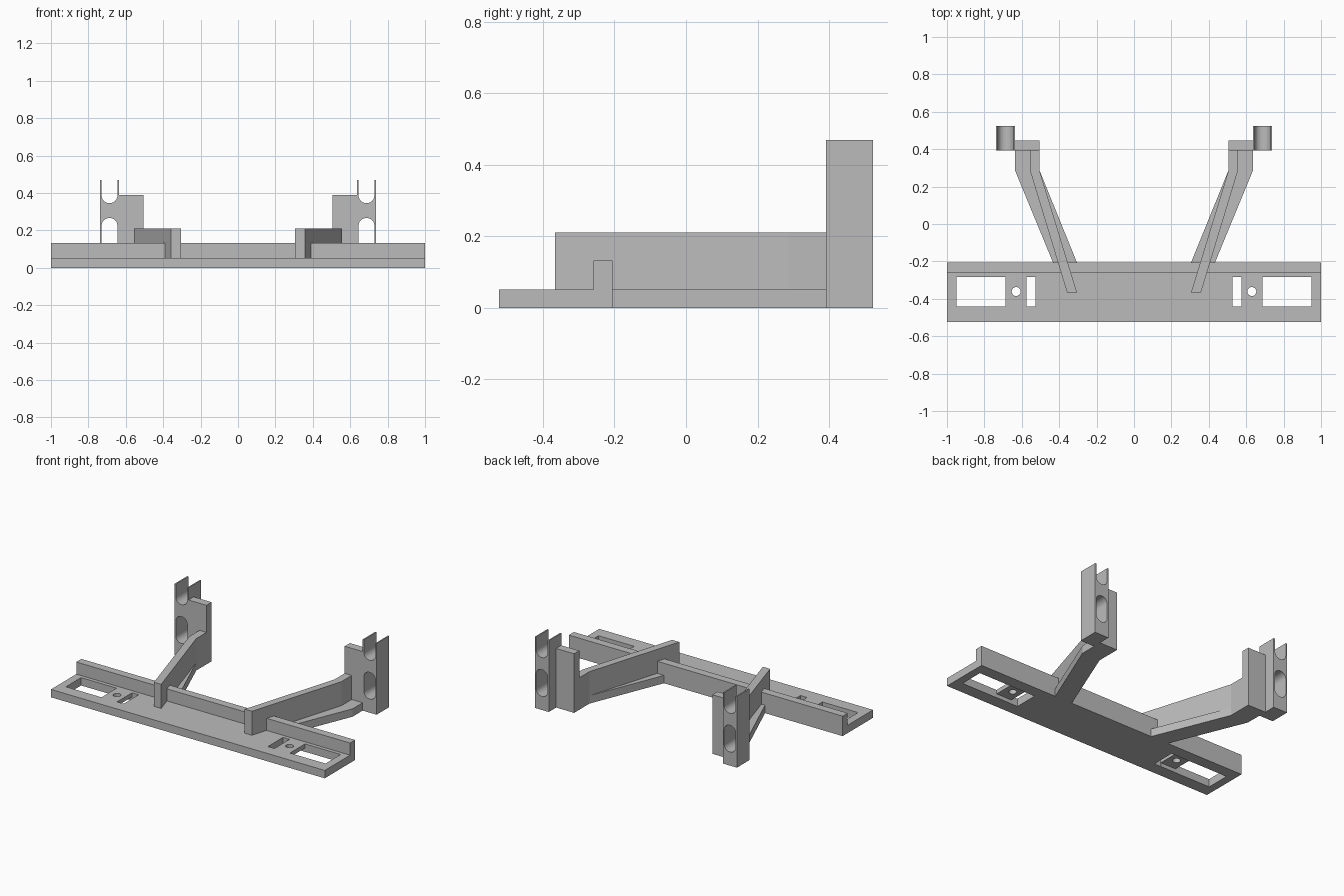
import bpy, bmesh, math
from mathutils import Vector

cube = bpy.data.objects.get("Cube")
if cube:
    bpy.data.objects.remove(cube, do_unlink=True)

grey = bpy.data.materials.new("matte grey")
grey.use_nodes = True
grey.diffuse_color = (0.5, 0.5, 0.5, 1)
grey.node_tree.nodes["Principled BSDF"].inputs["Base Color"].default_value = (0.5, 0.5, 0.5, 1)


def prism(name, outline, low, high, axis="z"):
    """Extrude a flat outline along z, or an x-z outline along y."""
    place = (lambda a, b, h: (a, b, h)) if axis == "z" else (lambda a, b, h: (a, h, b))
    bm = bmesh.new()
    face = bm.faces.new([bm.verts.new(place(a, b, low)) for a, b in outline])
    ext = bmesh.ops.extrude_face_region(bm, geom=[face])
    verts = [v for v in ext["geom"] if isinstance(v, bmesh.types.BMVert)]
    shift = Vector(place(0, 0, high - low))
    bmesh.ops.translate(bm, verts=verts, vec=shift)
    bmesh.ops.recalc_face_normals(bm, faces=bm.faces)
    mesh = bpy.data.meshes.new(name)
    bm.to_mesh(mesh)
    bm.free()
    mesh.materials.append(grey)
    obj = bpy.data.objects.new(name, mesh)
    bpy.context.collection.objects.link(obj)
    return obj


def rect(x0, x1, y0, y1):
    return [(x0, y0), (x1, y0), (x1, y1), (x0, y1)]


def rounded(x0, x1, y0, y1, r, steps=8):
    """Rectangle outline with round corners."""
    corners = [(x1 - r, y1 - r), (x0 + r, y1 - r), (x0 + r, y0 + r), (x1 - r, y0 + r)]
    return [(cx + r * math.cos(a), cy + r * math.sin(a))
            for q, (cx, cy) in enumerate(corners)
            for a in [(q + i / steps) * math.pi / 2 for i in range(steps + 1)]]


def cut(target, cutters):
    """Subtract the cutters and remove them."""
    for c in cutters:
        c.hide_render = True
        mod = target.modifiers.new("cut", "BOOLEAN")
        mod.operation = "DIFFERENCE"
        mod.solver = "EXACT"
        mod.object = c
    bpy.context.view_layer.update()
    graph = bpy.context.evaluated_depsgraph_get()
    mesh = bpy.data.meshes.new_from_object(target.evaluated_get(graph))
    target.modifiers.clear()
    target.data = mesh
    for c in cutters:
        bpy.data.objects.remove(c, do_unlink=True)


def flip(outline, side):
    return [(side * x, y) for x, y in outline]


FRONT, EDGE, BACK = -0.523, -0.206, 0.523
THICK = 0.052

# Base plate with a raised lip along its back edge
plate = prism("base_plate", rect(-1, 1, FRONT, EDGE), 0, THICK)
prism("back_lip", rect(-1, 1, -0.259, EDGE), THICK, 0.132)

plate_cutters = []
for side, word in ((1, "left"), (-1, "right")):
    # Window, screw hole, narrow slot and the shallow pocket underneath
    hole = [(0.63 + 0.024 * math.cos(i * math.pi / 12), -0.361 + 0.024 * math.sin(i * math.pi / 12))
            for i in range(24)]
    for shape, top in ((rect(0.688, 0.948, -0.441, -0.283), 0.1),
                       (rect(0.527, 0.575, -0.441, -0.283), 0.1),
                       (hole, 0.1),
                       (rect(0.53, 0.7, -0.44, -0.284), 0.025)):
        plate_cutters.append(prism("cutter", flip(shape, side), -0.1, top))

    # Arm: flat floor with a tall rib standing on it
    floor = [(0.305, EDGE), (0.433, EDGE), (0.636, 0.286), (0.636, 0.395), (0.505, 0.395), (0.505, 0.286)]
    prism(word + "_arm_floor", flip(floor, side), 0, THICK)
    rib = [(0.305, -0.366), (0.358, -0.366), (0.556, 0.286), (0.556, 0.395), (0.505, 0.395), (0.505, 0.286)]
    prism(word + "_arm_rib", flip(rib, side), THICK, 0.211)

    # End block joining the arm to the post
    prism(word + "_end_block", flip(rect(0.505, 0.636, 0.392, 0.446), side), 0, 0.39)

    # Upright post with a closed slot and an open fork at the top
    post = prism(word + "_post", flip(rect(0.636, 0.738, 0, 0.47), side), 0.392, BACK, "y")
    slots = [rounded(0.645, 0.729, 0.09, 0.266, 0.04), rounded(0.645, 0.729, 0.346, 0.6, 0.04)]
    cut(post, [prism("cutter", flip(s, side), 0.3, 0.6, "y") for s in slots])

cut(plate, plate_cutters)
